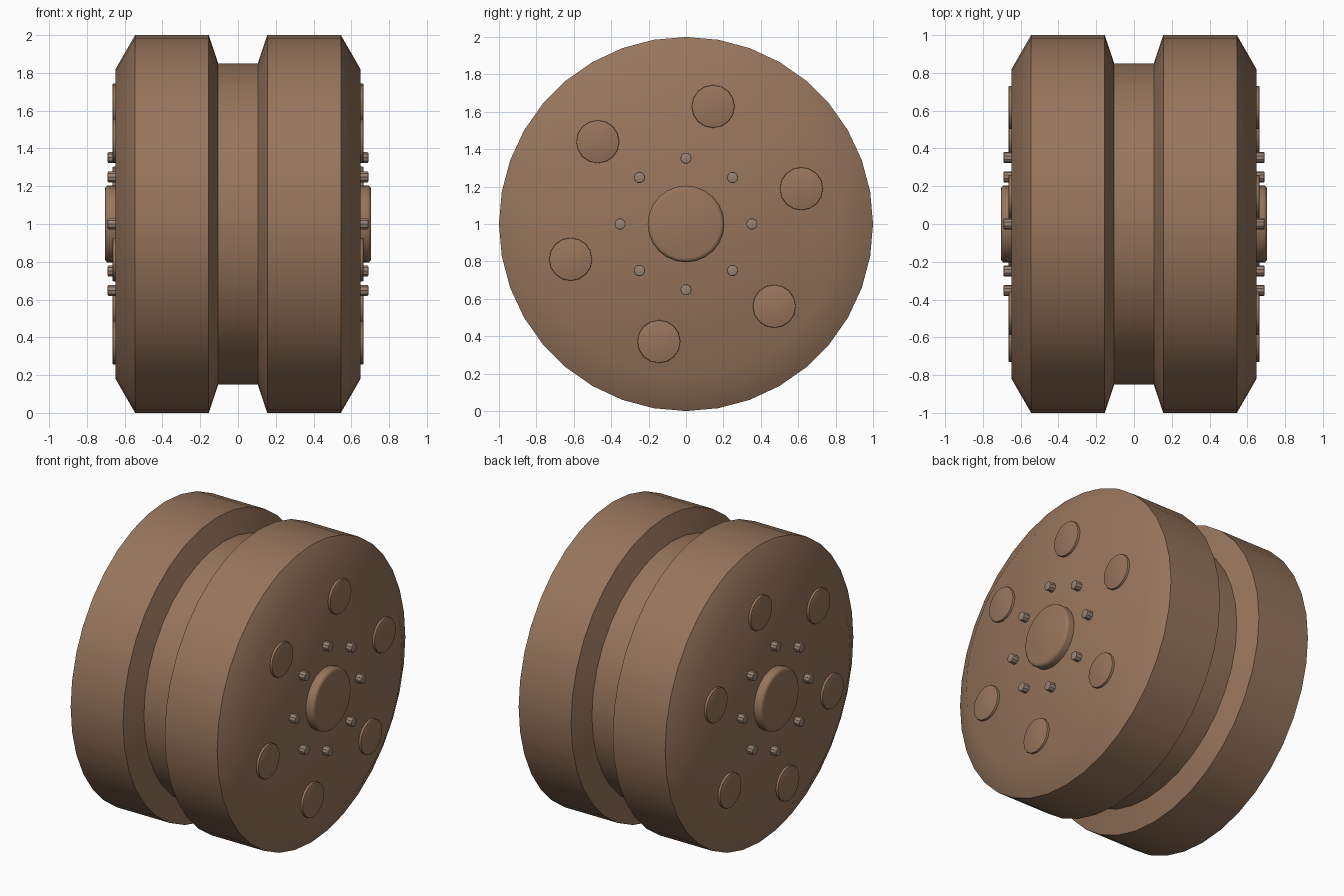
import bpy, bmesh, math

if "Cube" in bpy.data.objects:
    bpy.data.objects.remove(bpy.data.objects["Cube"])


def make_material(name, rgb):
    m = bpy.data.materials.new(name)
    m.diffuse_color = (*rgb, 1.0)
    m.use_nodes = True
    m.node_tree.nodes["Principled BSDF"].inputs["Base Color"].default_value = m.diffuse_color
    return m


BROWN = make_material("rusty brown", (0.31, 0.18, 0.108))
STEEL = make_material("dull bolt metal", (0.32, 0.225, 0.17))


def lathe(name, profile, sides, mat, y=0.0, z=1.0):
    """Revolve (x, radius) points around an axis along x and cap both ends."""
    bm = bmesh.new()
    rings = []
    for px, r in profile:
        ring = []
        for i in range(sides):
            a = 2 * math.pi * i / sides
            ring.append(bm.verts.new((px, r * math.cos(a), r * math.sin(a))))
        rings.append(ring)
    for a, b in zip(rings, rings[1:]):
        for i in range(sides):
            j = (i + 1) % sides
            bm.faces.new((a[i], a[j], b[j], b[i]))
    bm.faces.new(rings[0])
    bm.faces.new(rings[-1])
    bmesh.ops.recalc_face_normals(bm, faces=bm.faces[:])
    mesh = bpy.data.meshes.new(name)
    bm.to_mesh(mesh)
    bm.free()
    mesh.materials.append(mat)
    ob = bpy.data.objects.new(name, mesh)
    ob.location = (0, y, z)
    bpy.context.collection.objects.link(ob)
    bpy.ops.object.select_all(action='DESELECT')
    ob.select_set(True)
    bpy.context.view_layer.objects.active = ob
    bpy.ops.object.shade_smooth_by_angle(angle=math.radians(32))
    return ob


# Wheel body: two chamfered rims with a groove between
half = [(0.105, 0.85), (0.155, 1.0), (0.545, 1.0), (0.648, 0.82)]
body = [(-x, r) for x, r in reversed(half)] + half
lathe("wheel_body", body, 36, BROWN)


def stud(name, side, base, tip, radius, bevel, segs, sides, mat, y=0.0, z=1.0):
    """Round boss on one wheel face with a rounded outer rim."""
    prof = [(side * base, radius)]
    for k in range(segs + 1):
        a = math.pi / 2 * k / segs
        prof.append((side * (tip - bevel + bevel * math.sin(a)),
                     radius - bevel + bevel * math.cos(a)))
    lathe(name, prof, sides, mat, y, z)


for side, label in ((1, "right"), (-1, "left")):
    # Central hub cap
    stud("hub_cap_" + label, side, 0.63, 0.705, 0.205, 0.022, 3, 24, BROWN)
    # Six flat round plates
    for i in range(6):
        a = math.radians(17 + 60 * i)
        stud(f"round_plate_{label}_{i}", side, 0.63, 0.664, 0.115, 0.005, 2, 16,
             BROWN, 0.645 * math.cos(a), 1 + 0.645 * math.sin(a))
    # Eight small bolts around the hub
    for i in range(8):
        a = math.radians(45 * i)
        stud(f"bolt_{label}_{i}", side, 0.63, 0.69, 0.03, 0.005, 2, 10,
             STEEL, 0.352 * math.cos(a), 1 + 0.352 * math.sin(a))
